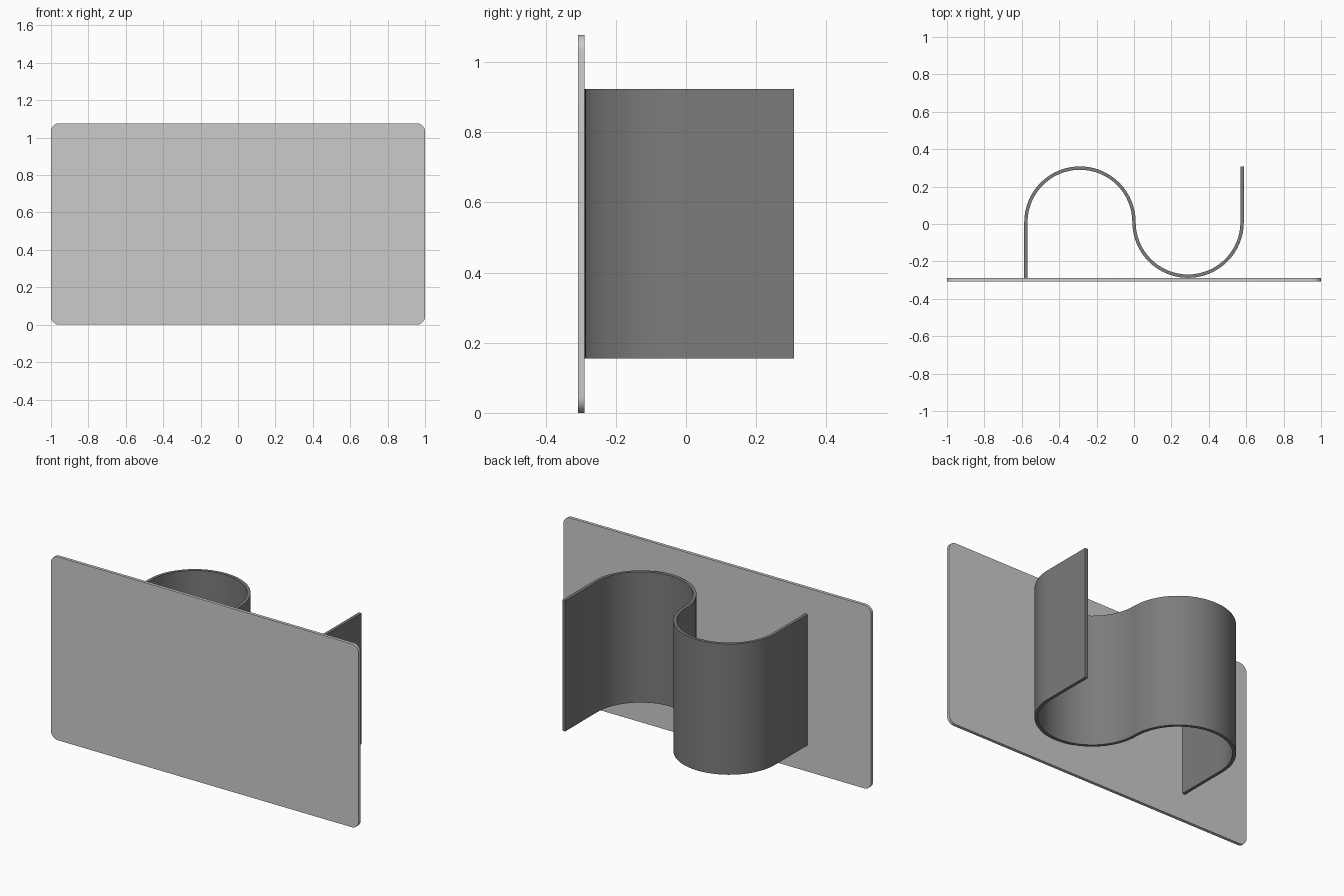
import bpy, bmesh
from math import sin, cos, pi, radians

if "Cube" in bpy.data.objects:
    bpy.data.objects.remove(bpy.data.objects["Cube"])


def prism(name, outline, depth, to_world):
    """Extrude a closed 2D outline by depth; to_world maps (u, v, w) to xyz."""
    bm = bmesh.new()
    face = bm.faces.new([bm.verts.new(to_world(u, v, 0)) for u, v in outline])
    ext = bmesh.ops.extrude_face_region(bm, geom=[face])
    offset = [b - a for a, b in zip(to_world(0, 0, 0), to_world(0, 0, depth))]
    verts = [g for g in ext["geom"] if isinstance(g, bmesh.types.BMVert)]
    bmesh.ops.translate(bm, verts=verts, vec=offset)
    bmesh.ops.recalc_face_normals(bm, faces=bm.faces)
    mesh = bpy.data.meshes.new(name)
    bm.to_mesh(mesh)
    bm.free()
    ob = bpy.data.objects.new(name, mesh)
    bpy.context.collection.objects.link(ob)
    bpy.ops.object.select_all(action='DESELECT')
    ob.select_set(True)
    bpy.context.view_layer.objects.active = ob
    bpy.ops.object.shade_smooth_by_angle(angle=radians(30))
    return ob


def arc(cx, cy, r, a0, a1, n):
    return [(cx + r * cos(a0 + (a1 - a0) * i / n),
             cy + r * sin(a0 + (a1 - a0) * i / n)) for i in range(n + 1)]


# Rounded front plate, standing upright
W, H, C = 1.0, 1.077, 0.045
plate_outline = []
for i, (x, z) in enumerate([(W - C, H - C), (C - W, H - C), (C - W, C), (W - C, C)]):
    plate_outline += arc(x, z, C, i * pi / 2, (i + 1) * pi / 2, 8)
prism("front_plate", plate_outline, 0.018, lambda u, v, w: (u, -0.308 + w, v))

# S-shaped band behind the plate: straight leg, two half circles, straight leg
R, T, CY, N = 0.289, 0.009, 0.01, 32


def band_side(t):
    """One side of the band, offset t from its centre line."""
    return ([(-2 * R - t, -0.29)]
            + arc(-R, CY, R + t, pi, 0, N)
            + arc(R, CY, R - t, pi, 2 * pi, N)[0 if t == 0 else 1:]
            + [(2 * R - t, 0.308)])


band = prism("s_band", band_side(T) + band_side(-T)[::-1], 0.768,
             lambda u, v, w: (u, v, 0.155 + w))

# Darker grey for the band
dark = bpy.data.materials.new("dark_grey")
dark.diffuse_color = (0.2, 0.2, 0.2, 1)
dark.use_nodes = True
dark.node_tree.nodes["Principled BSDF"].inputs["Base Color"].default_value = dark.diffuse_color
band.data.materials.append(dark)
